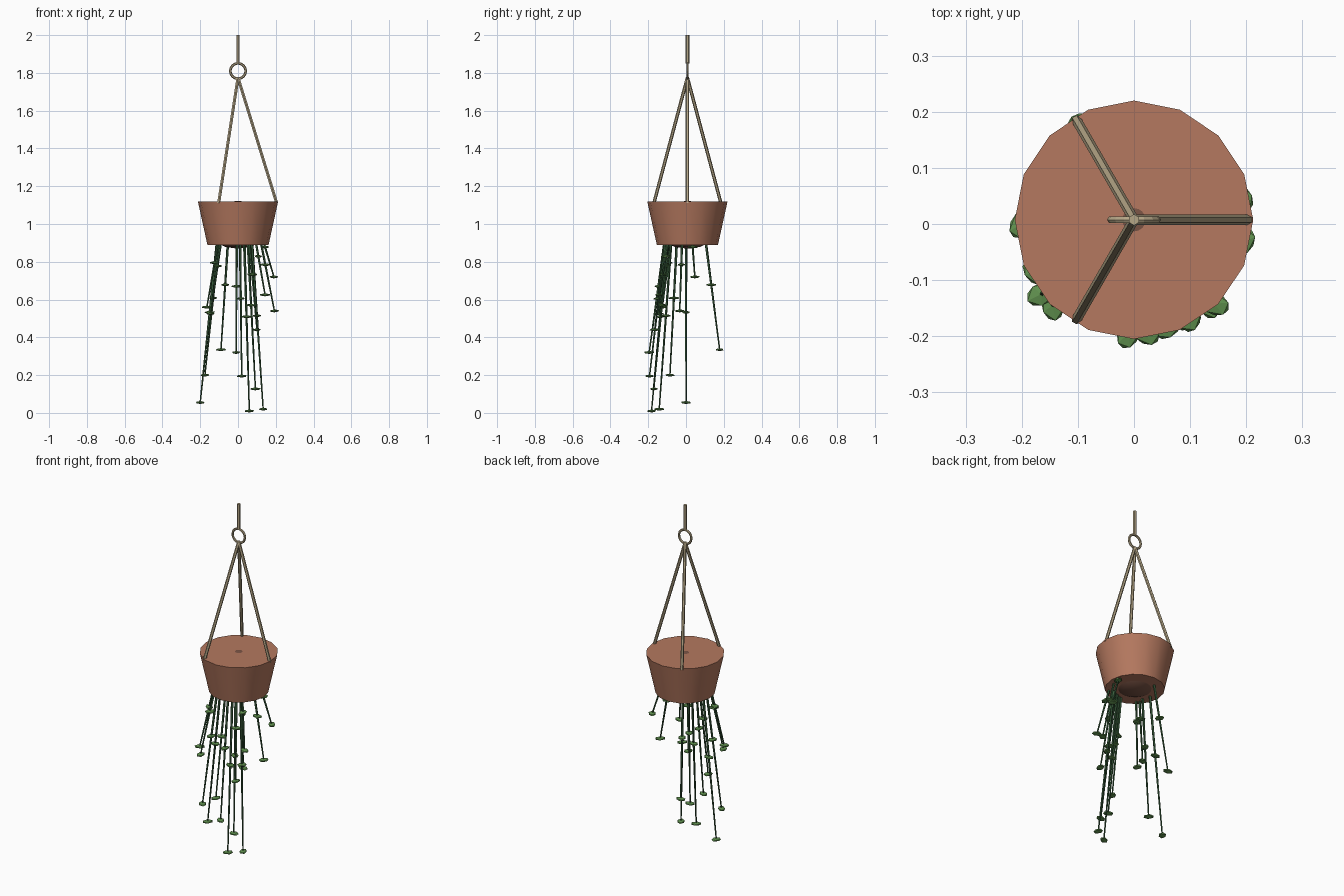
import bpy, bmesh, math
from mathutils import Vector, Matrix

if "Cube" in bpy.data.objects:
    bpy.data.objects.remove(bpy.data.objects["Cube"])

CY = 0.0075  # the pot axis sits slightly behind the model centre


def material(name, rgb):
    m = bpy.data.materials.new(name)
    m.diffuse_color = (*rgb, 1)
    m.use_nodes = True
    m.node_tree.nodes["Principled BSDF"].inputs["Base Color"].default_value = m.diffuse_color
    return m


CLAY = material("clay", (0.46, 0.19, 0.115))
SOIL = material("soil", (0.20, 0.09, 0.06))
ROPE = material("rope", (0.46, 0.38, 0.24))
VINE = material("vine_green", (0.04, 0.11, 0.045))
LEAF = material("leaf_green", (0.12, 0.29, 0.08))


def make(name, bm, mat, smooth=False):
    me = bpy.data.meshes.new(name)
    bm.to_mesh(me)
    bm.free()
    ob = bpy.data.objects.new(name, me)
    bpy.context.collection.objects.link(ob)
    me.materials.append(mat)
    if smooth:
        bpy.ops.object.select_all(action='DESELECT')
        ob.select_set(True)
        bpy.context.view_layer.objects.active = ob
        bpy.ops.object.shade_smooth_by_angle(angle=math.radians(30))
    return ob


def tube(bm, a, b, ra, rb, sides):
    """Tapered rod from a to b."""
    a, b = Vector(a), Vector(b)
    d = b - a
    mat = Matrix.Translation((a + b) / 2) @ d.to_track_quat('Z', 'X').to_matrix().to_4x4()
    bmesh.ops.create_cone(bm, cap_ends=True, segments=sides, radius1=ra, radius2=rb,
                          depth=d.length, matrix=mat)


# pot: closed tapered 16-sided tub
bm = bmesh.new()
tube(bm, (0, CY, 0.89), (0, CY, 1.12), 0.162, 0.2125, 16)
make("pot", bm, CLAY, True)

# soil: flattened ball that just pokes out under the pot
bm = bmesh.new()
bmesh.ops.create_uvsphere(bm, u_segments=16, v_segments=8, radius=1,
                          matrix=Matrix.Translation((0, CY, 0.996)) @ Matrix.Diagonal((0.175, 0.175, 0.127, 1)))
make("soil", bm, SOIL, True)

# three hanging cords
for i in range(3):
    t = i * math.tau / 3
    bm = bmesh.new()
    tube(bm, (0.205 * math.cos(t), CY + 0.205 * math.sin(t), 1.11), (0, CY, 1.775), 0.009, 0.009, 6)
    make(f"cord_{i + 1}", bm, ROPE)

# ring and the cord above it
bpy.ops.mesh.primitive_torus_add(major_segments=16, minor_segments=6, major_radius=0.041,
                                 minor_radius=0.007, location=(0, CY, 1.81),
                                 rotation=(math.pi / 2, 0, 0))
ring = bpy.context.object
ring.name = "ring"
ring.data.materials.append(ROPE)
bm = bmesh.new()
tube(bm, (0, CY, 1.85), (0, CY, 2.0), 0.01, 0.01, 6)
make("top_cord", bm, ROPE)

# trailing vines, given by their tips; each has a leaf halfway and one at the end
TIPS = [(-0.2, 0, 0.055), (-0.175, -0.085, 0.2), (-0.165, -0.125, 0.56),
        (-0.145, -0.145, 0.525), (-0.09, 0.178, 0.335), (-0.01, -0.195, 0.32),
        (0.02, -0.193, 0.195), (0.06, -0.182, 0.01), (0.133, -0.142, 0.02),
        (0.092, -0.17, 0.127), (0.1, -0.165, 0.44), (0.143, -0.142, 0.625),
        (0.193, -0.033, 0.54), (0.19, 0.047, 0.72)]
vines, leaves = bmesh.new(), bmesh.new()
for i, tip in enumerate(TIPS):
    tip = Vector(tip)
    root = Vector((tip.x * 0.48, tip.y * 0.48, 1.05))
    mid = root.lerp(tip, 0.52)
    tube(vines, root, mid, 0.008, 0.006, 5)
    tube(vines, mid, tip, 0.006, 0.004, 5)
    for k, p in enumerate((mid, tip)):
        bmesh.ops.create_icosphere(
            leaves, subdivisions=1, radius=1,
            matrix=Matrix.Translation(p) @ Matrix.Rotation(i * 1.3 + k, 4, 'Z')
            @ Matrix.Diagonal((0.031, 0.022, 0.008, 1)))
make("vines", vines, VINE)
make("leaves", leaves, LEAF)
